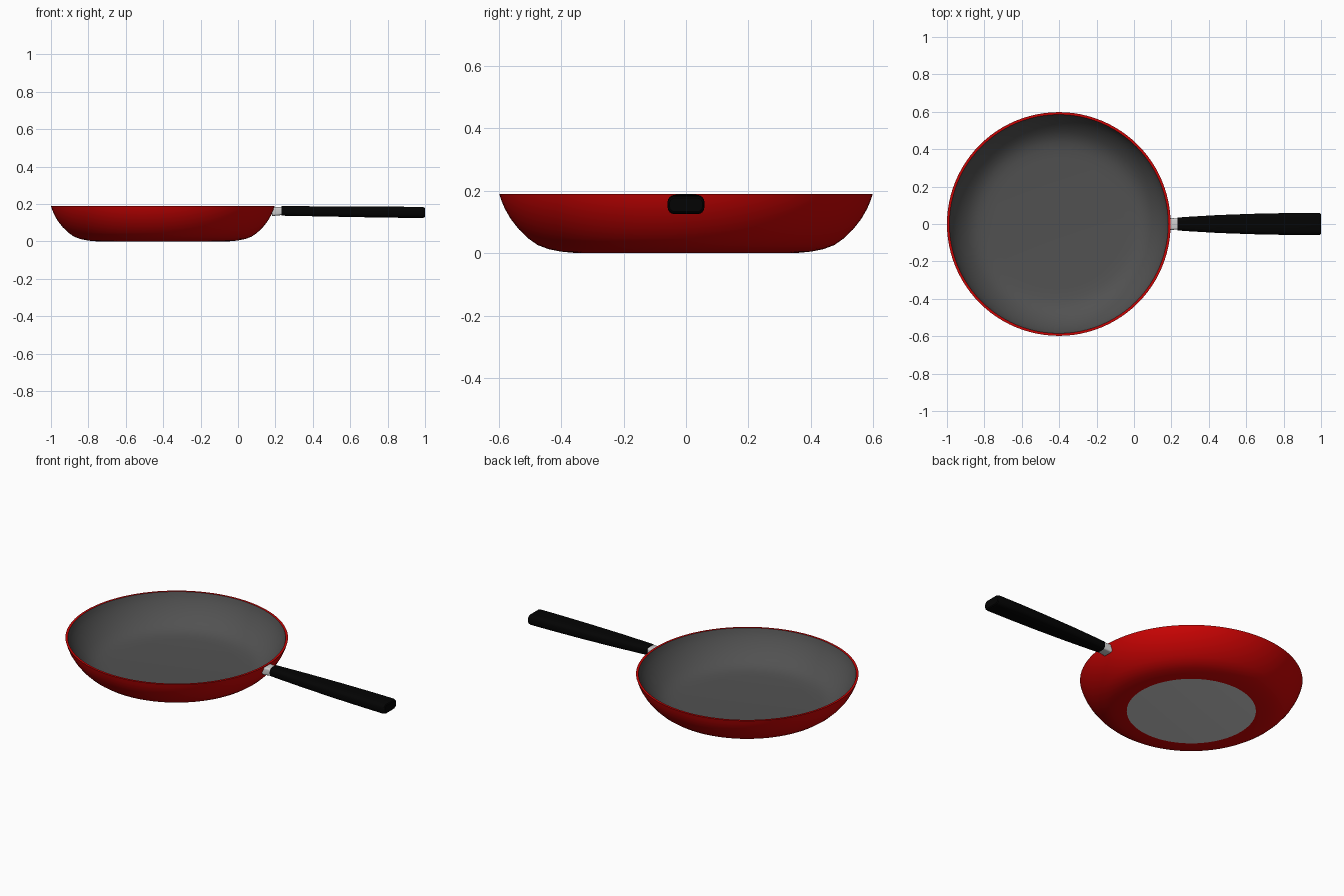
import bpy, bmesh, math

if "Cube" in bpy.data.objects:
    bpy.data.objects.remove(bpy.data.objects["Cube"])

CX = -0.402      # pan centre on x
SEG = 96


def material(name, rgb):
    m = bpy.data.materials.new(name)
    m.diffuse_color = (*rgb, 1)
    m.use_nodes = True
    m.node_tree.nodes["Principled BSDF"].inputs["Base Color"].default_value = m.diffuse_color
    return m


RED = material("red enamel", (0.6, 0.001, 0.001))
COATING = material("dark grey coating", (0.083, 0.083, 0.083))
STEEL = material("pale steel", (0.62, 0.62, 0.62))
BLACK = material("black handle", (0.001, 0.001, 0.001))


def finish(name, bm, mats, angle=35):
    bmesh.ops.recalc_face_normals(bm, faces=bm.faces)
    me = bpy.data.meshes.new(name)
    bm.to_mesh(me)
    bm.free()
    for m in mats:
        me.materials.append(m)
    ob = bpy.data.objects.new(name, me)
    bpy.context.collection.objects.link(ob)
    bpy.context.view_layer.objects.active = ob
    ob.select_set(True)
    bpy.ops.object.shade_smooth_by_angle(angle=math.radians(angle))
    ob.select_set(False)
    return ob


def bridge(bm, a, b, mat=0):
    n = len(a)
    for i in range(n):
        bm.faces.new((a[i], a[(i + 1) % n], b[(i + 1) % n], b[i])).material_index = mat


# Pan body: closed profile lathed round the pan centre, (radius, z), floor to rim to floor
outer = [(0.347, 0.0), (0.40, 0.005), (0.44, 0.013), (0.475, 0.026), (0.505, 0.047),
         (0.535, 0.076), (0.561, 0.109), (0.580, 0.142), (0.591, 0.168), (0.598, 0.19)]
inner = [(0.585, 0.19), (0.579, 0.170), (0.568, 0.146), (0.549, 0.115), (0.524, 0.084),
         (0.495, 0.056), (0.466, 0.036), (0.435, 0.023), (0.40, 0.016), (0.347, 0.012)]
bm = bmesh.new()
rings = []
for r, z in outer + inner:
    rings.append([bm.verts.new((CX + r * math.cos(t), r * math.sin(t), z))
                  for t in (2 * math.pi * i / SEG for i in range(SEG))])
for k, (a, b) in enumerate(zip(rings, rings[1:])):
    bridge(bm, a, b, 0 if k < len(outer) else 1)
bm.faces.new(rings[0]).material_index = 2      # steel base disc
bm.faces.new(rings[-1]).material_index = 1     # cooking floor
finish("pan_body", bm, [RED, COATING, STEEL])


def rounded_section(bm, x, hw, z0, z1, rad, steps=4):
    """Rounded rectangle across the handle at position x."""
    zc, hz = (z0 + z1) / 2, (z1 - z0) / 2
    rad = min(rad, hw, hz)
    ring = []
    for q, (sy, sz) in enumerate([(1, 1), (-1, 1), (-1, -1), (1, -1)]):
        for s in range(steps + 1):
            t = math.pi / 2 * (q + s / steps)
            ring.append(bm.verts.new((x, sy * (hw - rad) + rad * math.cos(t),
                                      zc + sz * (hz - rad) + rad * math.sin(t))))
    return ring


def loft(name, sections, mat):
    bm = bmesh.new()
    rs = [rounded_section(bm, *s) for s in sections]
    for a, b in zip(rs, rs[1:]):
        bridge(bm, a, b)
    bm.faces.new(rs[0])
    bm.faces.new(rs[-1])
    finish(name, bm, [mat])


# Handle: x, half width, bottom z, top z, corner radius
loft("handle", [(0.232, 0.034, 0.138, 0.189, 0.018), (0.28, 0.038, 0.137, 0.189, 0.019),
                (0.45, 0.048, 0.134, 0.188, 0.020), (0.65, 0.055, 0.130, 0.187, 0.021),
                (0.85, 0.059, 0.127, 0.186, 0.022), (0.985, 0.059, 0.125, 0.185, 0.022),
                (0.996, 0.057, 0.128, 0.182, 0.021), (1.0, 0.053, 0.133, 0.177, 0.018)], BLACK)

# Steel connector between pan wall and handle
loft("handle_connector", [(0.182, 0.033, 0.136, 0.184, 0.010),
                          (0.240, 0.029, 0.142, 0.184, 0.010)], STEEL)
